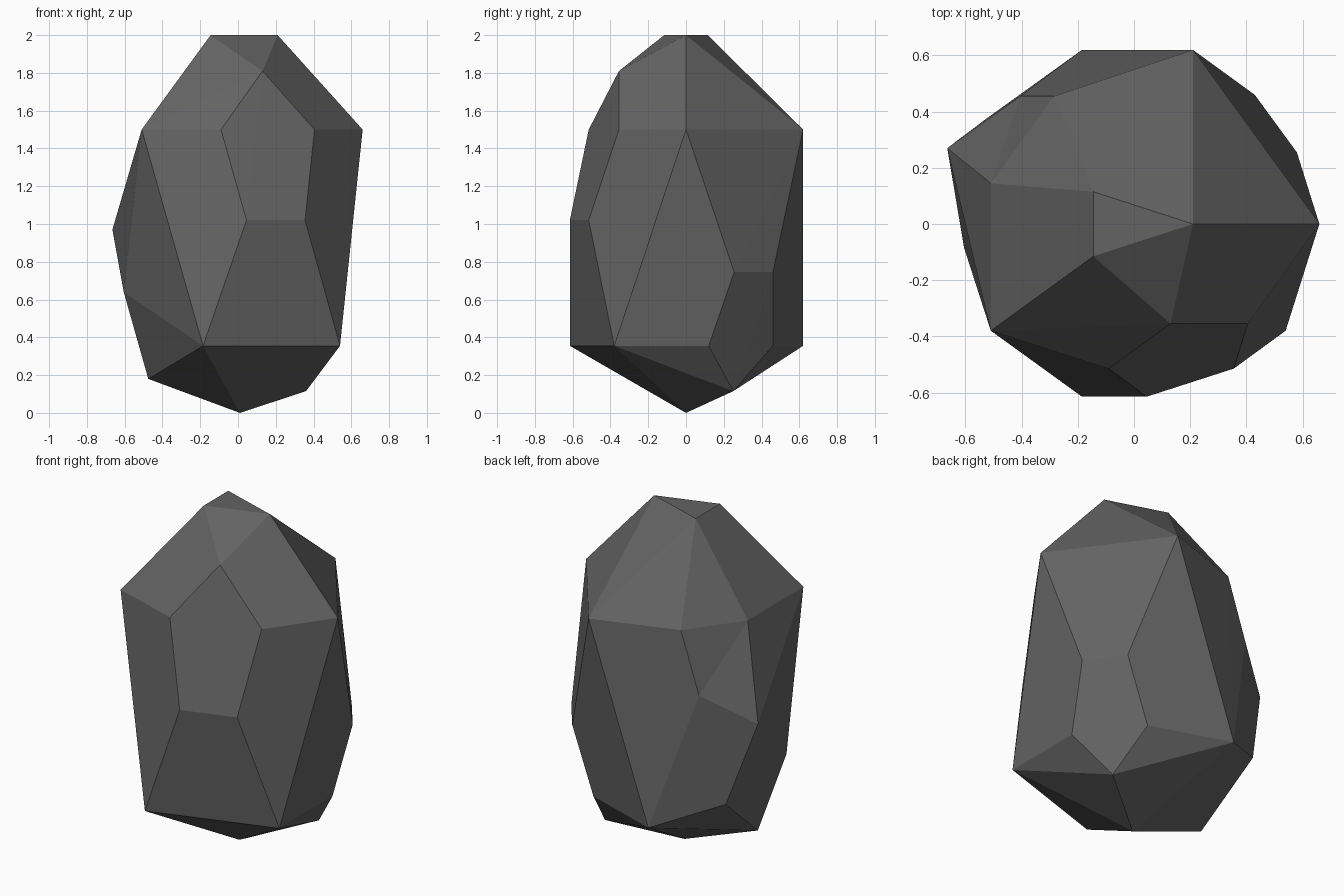
import bpy, bmesh
from mathutils import Vector

if "Cube" in bpy.data.objects:
    bpy.data.objects.remove(bpy.data.objects["Cube"])

# Corner points of the chipped boulder, grouped by height
crown = [(-.145, .115, 2), (-.145, -.115, 2), (.21, 0, 2), (.13, -.355, 1.81)]
shoulder = [(.21, .62, 1.5), (.66, 0, 1.5), (.405, -.355, 1.5), (-.09, -.515, 1.5),
            (-.51, -.38, 1.5), (-.51, .145, 1.5), (-.285, .455, 1.5)]
waist = [(-.405, .455, 1.14), (.045, -.615, 1.02), (.355, -.515, 1.02),
         (-.665, .27, .97), (.43, .46, .745), (.58, .255, .745),
         (-.605, -.085, .64), (-.526, .375, .493)]
base = [(-.185, .62, .355), (-.185, -.615, .355), (.54, -.38, .355),
        (.54, .12, .355), (.29, .46, .355), (-.475, 0, .18),
        (.36, .25, .115), (.01, 0, 0)]

# Wrap the corners in flat facets
bm = bmesh.new()
for p in crown + shoulder + waist + base:
    bm.verts.new(p)
bmesh.ops.convex_hull(bm, input=bm.verts[:])


def near(p):
    return min(bm.verts, key=lambda v: (v.co - Vector(p)).length)


# Shallow dent on the back left shoulder: turn one facet diagonal
edge = bm.edges.get((near(shoulder[6]), near(waist[3])))
if edge and len(edge.link_faces) == 2:
    bmesh.utils.edge_rotate(edge, True)

bmesh.ops.recalc_face_normals(bm, faces=bm.faces[:])
for f in bm.faces:
    f.smooth = False
mesh = bpy.data.meshes.new("rock")
bm.to_mesh(mesh)
bm.free()

# Single dark grey stone colour
stone = bpy.data.materials.new("dark grey stone")
stone.diffuse_color = (.125, .125, .125, 1)
stone.use_nodes = True
stone.node_tree.nodes["Principled BSDF"].inputs["Base Color"].default_value = stone.diffuse_color
mesh.materials.append(stone)
rock = bpy.data.objects.new("rock", mesh)
bpy.context.collection.objects.link(rock)
